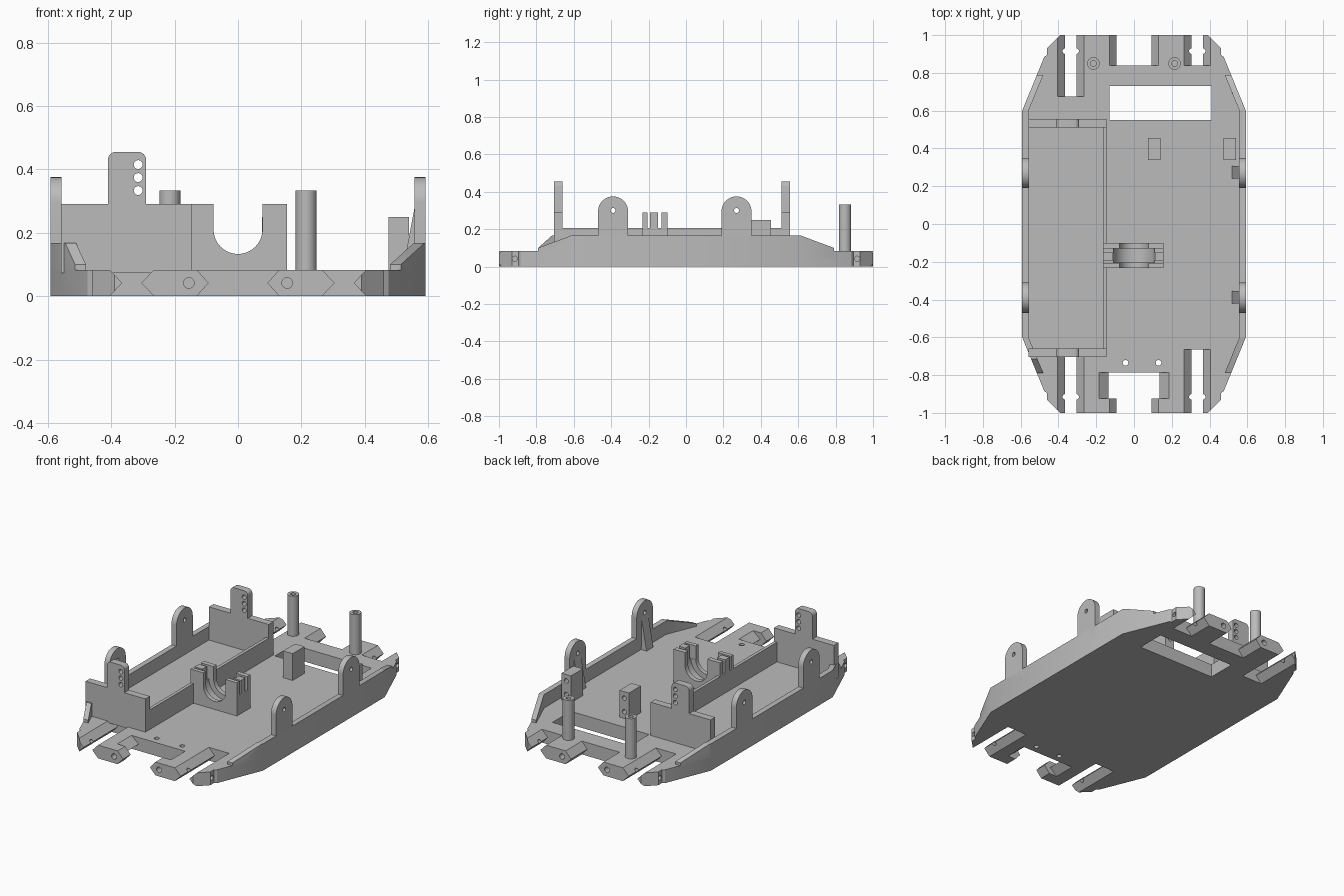
import bpy, bmesh
from math import sin, cos, pi, radians

if "Cube" in bpy.data.objects:
    bpy.data.objects.remove(bpy.data.objects["Cube"])

grey = bpy.data.materials.new("plain_grey")
grey.use_nodes = True
grey.diffuse_color = (0.5, 0.5, 0.5, 1)
grey.node_tree.nodes["Principled BSDF"].inputs["Base Color"].default_value = (0.5, 0.5, 0.5, 1)

H = 0.083       # deck thickness
MID = H / 2


def prism(name, pts, axis, lo, hi):
    """Extrude a 2D profile along an axis: x takes (y, z), y takes (x, z), z takes (x, y)."""
    def place(p, d):
        return {"x": (d, p[0], p[1]), "y": (p[0], d, p[1]), "z": (p[0], p[1], d)}[axis]
    bm = bmesh.new()
    face = bm.faces.new([bm.verts.new(place(p, lo)) for p in pts])
    ext = bmesh.ops.extrude_face_region(bm, geom=[face])["geom"]
    for v in ext:
        if isinstance(v, bmesh.types.BMVert):
            v.co["xyz".index(axis)] = hi
    bmesh.ops.recalc_face_normals(bm, faces=bm.faces)
    me = bpy.data.meshes.new(name)
    bm.to_mesh(me)
    bm.free()
    me.materials.append(grey)
    ob = bpy.data.objects.new(name, me)
    bpy.context.collection.objects.link(ob)
    return ob


def arc(u, v, r, a0=0, a1=360, n=32):
    full = a1 - a0 == 360
    steps = n if full else n + 1
    return [(u + r * cos(radians(a0 + (a1 - a0) * i / n)),
             v + r * sin(radians(a0 + (a1 - a0) * i / n))) for i in range(steps)]


def rect(a, b, c, d):
    return [(a, c), (b, c), (b, d), (a, d)]


def box(name, x, y, z):
    return prism(name, rect(*x, *y), "z", *z)


def cut(ob, cutter, op="DIFFERENCE"):
    mod = ob.modifiers.new("cut", "BOOLEAN")
    mod.object, mod.operation, mod.solver = cutter, op, "EXACT"
    dg = bpy.context.evaluated_depsgraph_get()
    dg.update()
    me = bpy.data.meshes.new_from_object(ob.evaluated_get(dg))
    ob.modifiers.clear()
    ob.data = me
    bpy.data.objects.remove(cutter)


def drill(ob, u, v, r, axis, lo, hi):
    cut(ob, prism("drill", arc(u, v, r, n=20), axis, lo, hi))


def v_slot(ob, cx, wide, narrow, y0, y1):
    """Cut a slot whose side walls come to a point at half the deck height."""
    right = [(wide, -0.02), (wide, 0), (narrow, MID), (wide, H), (wide, H + 0.02)]
    pts = [(cx + w, z) for w, z in right] + [(cx - w, z) for w, z in reversed(right)]
    cut(ob, prism("slot", pts, "y", y0, y1))


# Deck with tapered ends
quarter = [(0.592, 0.6), (0.475, 0.885), (0.46, 0.895), (0.46, 0.93), (0.39, 1.0)]
top = quarter + [(-x, y) for x, y in reversed(quarter)]
deck = prism("deck", top + [(x, -y) for x, y in reversed(top)], "z", 0, H)

# Slots and notches in the deck ends
v_slot(deck, -0.335, 0.07, 0.03, -1.1, -0.665)
v_slot(deck, 0.335, 0.07, 0.03, -1.1, -0.665)
v_slot(deck, -0.335, 0.07, 0.03, 0.675, 1.1)
v_slot(deck, 0.335, 0.07, 0.03, 0.84, 1.1)
v_slot(deck, 0, 0.13, 0.093, 0.84, 1.1)
v_slot(deck, 0, 0.13, 0.093, -1.1, -0.9)
v_slot(deck, 0, 0.185, 0.135, -0.925, -0.785)

# Deck window and drilled holes
cut(deck, box("window", (-0.13, 0.41), (0.55, 0.73), (-0.1, 0.2)))
for x in (-0.045, 0.13):
    drill(deck, x, -0.735, 0.015, "z", -0.1, 0.2)
for s in (-1, 1):
    for y in (-0.915, 0.915):
        drill(deck, y, MID, 0.014, "x", *sorted((s * 0.25, s * 0.7)))
    drill(deck, s * 0.155, MID, 0.017, "y", -1.1, -0.95)
    drill(deck, s * 0.155, MID, 0.017, "y", 0.9, 1.1)

# Side walls following the deck edge, with ramped ends
half = [(0.592, 0.6), (0.514, 0.79), (0.48, 0.79), (0.558, 0.6)]
plan = half[1::-1] + [(x, -y) for x, y in half] + half[:1:-1]
for s, label, ramp in ((-1, "right", -0.715), (1, "left", -0.61)):
    wall = prism(label + "_wall", [(s * x, y) for x, y in plan], "z", 0.04, 0.167)
    side = [(-0.79, 0), (0.79, 0), (0.79, 0.1), (0.61, 0.167), (0.61, 0.2),
            (ramp, 0.2), (ramp, 0.167), (-0.79, 0.1)]
    cut(wall, prism("ramp", side, "x", -1, 1), "INTERSECT")

    # Round-topped ears on each wall
    for y, end in ((-0.39, "front"), (0.27, "rear")):
        pts = [(y - 0.08, 0.1)] + arc(y, 0.295, 0.08, 180, 0) + [(y + 0.08, 0.1)]
        ear = prism(f"{label}_{end}_ear", pts, "x", *sorted((s * 0.557, s * 0.592)))
        drill(ear, y, 0.30, 0.013, "x", -1, 1)

# Gusset ribs behind the left ears
for y, end in ((-0.388, "front"), (0.275, "rear")):
    prism(end + "_gusset", [(0.52, H), (0.57, H), (0.57, 0.28), (0.557, 0.28)],
          "y", y - 0.033, y + 0.033)

# Tray end walls with drilled tabs, and the low divider
for y0, y1, end in ((-0.705, -0.66, "front"), (0.51, 0.555, "rear")):
    r = 0.025
    pts = [(-0.558, H - 0.01), (-0.145, H - 0.01), (-0.145, 0.29), (-0.29, 0.29)]
    pts += arc(-0.29 - r, 0.455 - r, r, 0, 90, 6) + arc(-0.41 + r, 0.455 - r, r, 90, 180, 6)
    pts += [(-0.41, 0.29), (-0.558, 0.29)]
    tray_end = prism(end + "_tray_end", pts, "y", y0, y1)
    for z in (0.333, 0.374, 0.415):
        drill(tray_end, -0.315, z, 0.014, "y", -1, 1)
box("tray_divider", (-0.165, -0.145), (-0.665, 0.515), (H - 0.01, 0.205))

# Motor cradle: U opening, wider centre groove and two slits
u_cut = [(0.077, 0.4), (-0.077, 0.4)] + arc(0, 0.21, 0.077, 180, 360)
groove = [(0.11, 0.4), (-0.11, 0.4)] + arc(0, 0.21, 0.11, 180, 360)
cradle = box("motor_cradle", (-0.165, 0.155), (-0.232, -0.1), (H - 0.01, 0.29))
cut(cradle, prism("u_cut", u_cut, "y", -0.5, 0.2))
cut(cradle, prism("groove", groove, "y", -0.205, -0.13))
for y0, y1 in ((-0.207, -0.193), (-0.15, -0.13)):
    cut(cradle, box("slit", (-0.5, 0.5), (y0, y1), (0.205, 0.5)))

# Servo mounting blocks with screw holes at the back
for x0, label in ((0.075, "inner"), (0.475, "outer")):
    block = box(label + "_block", (x0, x0 + 0.065), (0.338, 0.455), (H - 0.01, 0.25))
    for z in (0.125, 0.21):
        drill(block, x0 + 0.0325, z, 0.014, "y", 0.4, 0.6)

# Hollow rear posts
for x, label in ((-0.215, "right"), (0.215, "left")):
    post = prism(label + "_post", arc(x, 0.85, 0.033), "z", H - 0.02, 0.333)
    drill(post, x, 0.85, 0.015, "z", 0.15, 0.5)

# Smooth shading on the curved faces only
for ob in bpy.context.collection.objects:
    if ob.type == "MESH" and grey.name in ob.data.materials:
        ob.data.shade_smooth()
        ob.data.set_sharp_from_angle(angle=radians(30))
